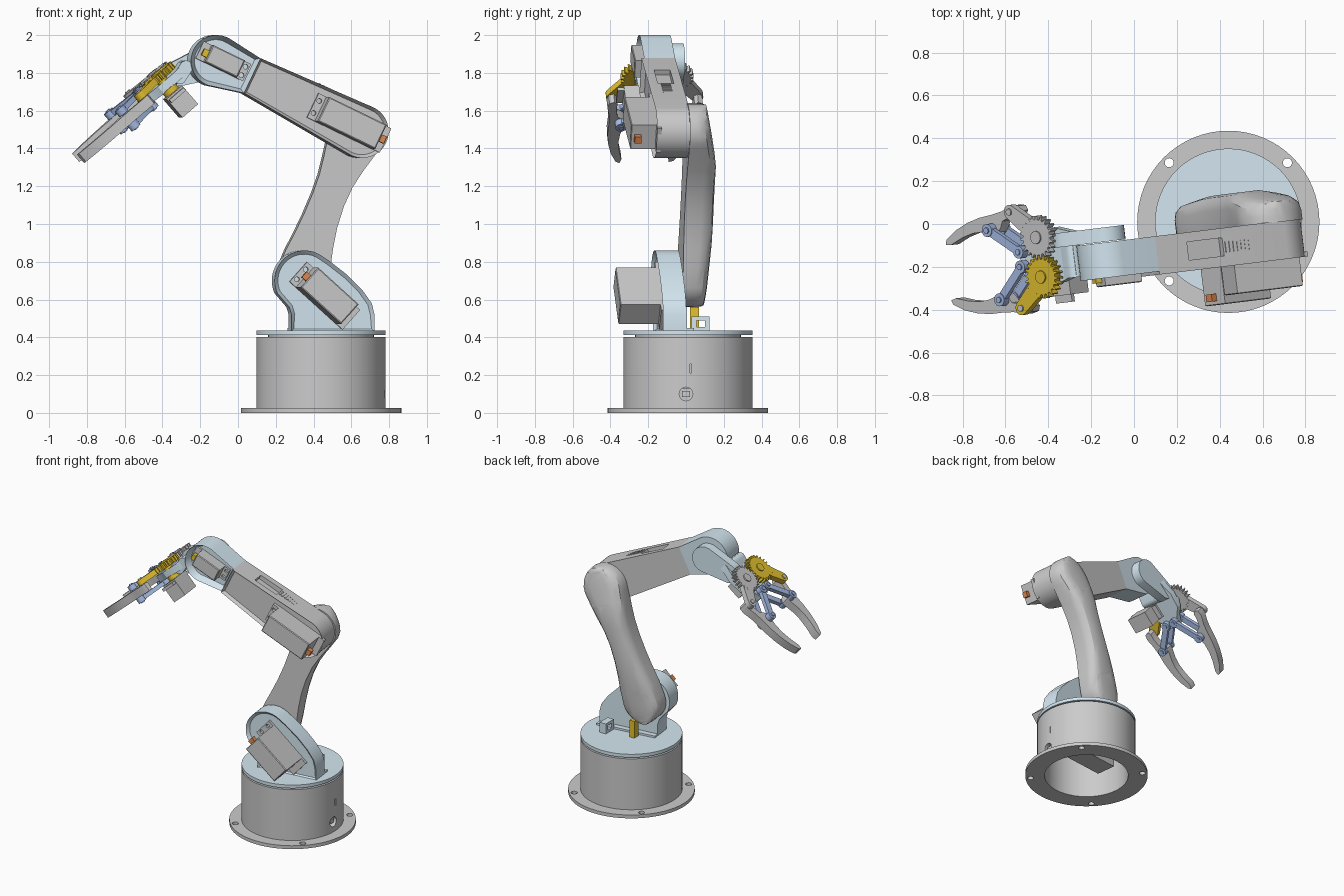
import bpy, bmesh
from math import sin, cos, pi, radians, atan2
from mathutils import Matrix, Vector

if "Cube" in bpy.data.objects:
    bpy.data.objects.remove(bpy.data.objects["Cube"])

ARM = Matrix.Translation((.44, .01, 0)) @ Matrix.Rotation(radians(7), 4, 'Z')
COLORS = {'pale': (.66, .80, .88, 1), 'gold': (.78, .54, .03, 1),
          'blue': (.38, .50, .78, 1), 'red': (.75, .25, .08, 1)}
MATS = {}
for key, col in COLORS.items():
    MATS[key] = bpy.data.materials.new(key)
    MATS[key].diffuse_color = col

def frame(o, a, b, c, base=ARM):
    m = Matrix((a, b, c)).transposed().to_4x4()
    m.translation = Vector(o)
    return base @ m

def side(u, z, ang=0):
    """Frame in the arm plane: a along ang, b across, c = sideways."""
    t = radians(ang)
    return frame((u, 0, z), (cos(t), 0, sin(t)), (-sin(t), 0, cos(t)), (0, 1, 0))

BASE = Matrix.Translation((.44, .01, 0))
PLANE = side(0, 0)

def arc(cx, cy, r, a0=0, a1=360, n=24):
    full = abs(a1 - a0) >= 360
    return [(cx + r * cos(radians(a0 + (a1 - a0) * i / (n if full else n - 1))),
             cy + r * sin(radians(a0 + (a1 - a0) * i / (n if full else n - 1)))) for i in range(n)]

def rect(a0, a1, b0, b1):
    return [(a0, b0), (a1, b0), (a1, b1), (a0, b1)]

def bar(p, q, r0, r1=None):
    d = atan2(q[1] - p[1], q[0] - p[0]) * 180 / pi
    return arc(*p, r0, d + 90, d + 270, 12) + arc(*q, r1 or r0, d - 90, d + 90, 12)

def finish(bm, name, fr, mat):
    bm.transform(fr)
    bmesh.ops.recalc_face_normals(bm, faces=bm.faces)
    me = bpy.data.meshes.new(name)
    bm.to_mesh(me)
    bm.free()
    ob = bpy.data.objects.new(name, me)
    bpy.context.collection.objects.link(ob)
    if mat:
        me.materials.append(MATS[mat])
    return ob

def prism(name, pts, lo, hi, fr=PLANE, mat=None, inset=0, depth=0):
    bm = bmesh.new()
    bot = [bm.verts.new((x, y, lo)) for x, y in pts]
    top = [bm.verts.new((x, y, hi)) for x, y in pts]
    cap = bm.faces.new(bot)
    bm.faces.new(top)
    for i in range(len(pts)):
        j = (i + 1) % len(pts)
        bm.faces.new((bot[i], bot[j], top[j], top[i]))
    bmesh.ops.recalc_face_normals(bm, faces=bm.faces)
    if inset:
        bmesh.ops.inset_individual(bm, faces=[cap], thickness=inset)
        bmesh.ops.translate(bm, verts=cap.verts, vec=(0, 0, depth))
    return finish(bm, name, fr, mat)

def cut(ob, *cutters):
    for c in cutters:
        m = ob.modifiers.new('cut', 'BOOLEAN')
        m.operation, m.object, m.solver = 'DIFFERENCE', c, 'EXACT'
    me = bpy.data.meshes.new_from_object(ob.evaluated_get(bpy.context.evaluated_depsgraph_get()))
    ob.modifiers.clear()
    ob.data = me
    for c in cutters:
        bpy.data.objects.remove(c)

# Base: flange ring, hollow drum, inner motor, turntable
flange = prism('base_flange', arc(0, 0, .425, n=64), 0, .025, BASE)
cut(flange, prism('c', arc(0, 0, .29, n=64), -.1, .1, BASE),
    *[prism('c', arc(.39 * cos(a), .39 * sin(a), .021), -.1, .1, BASE)
      for a in (pi / 4, 3 * pi / 4, 5 * pi / 4, 7 * pi / 4)])
drum = prism('base_drum', arc(0, 0, .342, n=64), .004, .402, BASE)
PORT = frame((.44, 0, 0), (0, 1, 0), (0, 0, 1), (1, 0, 0), Matrix())
cut(drum, prism('c', arc(0, 0, .29, n=64), -.1, .37, BASE),
    prism('c', arc(0, .1, .036), .2, .5, PORT),
    prism('c', rect(.022, .03, .21, .26), .2, .5, PORT))
prism('port_socket', rect(-.02, .02, .085, .115), .28, .33, PORT)
prism('base_motor', rect(-.2, .12, -.075, .075), .13, .38, ARM)
prism('base_motor_ears', rect(-.25, .17, -.07, .07), .3, .325, ARM)
prism('turntable_hub', arc(0, 0, .28, n=48), .4, .415, BASE)
prism('turntable', arc(0, 0, .342, n=64), .412, .436, BASE, 'pale')
lug = prism('cable_lug', rect(.57, .62, .03, .125), .43, .51, Matrix(), 'pale')
cut(lug, prism('c', rect(.055, .1, .455, .49), 0, .4, PORT))
prism('stop_tab', rect(.375, .415, .02, .07), .435, .56, Matrix(), 'gold')

# Joint positions in the arm plane (u, z)
SH, EL, WR = (-.108, .70), (.195, 1.49), (-.58, 1.862)

def servo(name, u, z, ang, length, width, v0, v1, wire):
    f = side(u, z, ang)
    h, w = length / 2, width / 2
    prism(name + '_body', rect(-h, h, -w, w), v0, v1, f, None, .008, -.004)
    for s in (-1, 1):
        e = sorted((s * h, s * (h + .045)))
        ear = prism(name + '_ear', rect(*e, -w, w), v1 - .035, v1 - .012, f)
        cut(ear, *[prism('c', arc(s * (h + .024), k * w * .5, .013, n=12), -1, 1, f) for k in (-1, 1)])
    e = sorted((wire[0] * h, wire[0] * (h + .03)))
    prism(name + '_wire', rect(*e, -.025, .015), v0 + .015, v0 + .05, f, wire[1])

# Shoulder bracket with raised rim, and its motor
outline = [(-.178, .43), (.265, .43), (.265, .52), (.25, .58), (.2, .65), (.12, .73), (.03, .80)]
outline += arc(*SH, .16, 55, 205, 24) + [(-.19, .56), (-.178, .52)]
prism('shoulder_bracket', outline, -.165, -.04, PLANE, 'pale', .02, .02)
prism('shoulder_foot', rect(-.178, .265, .43, .45), -.04, .0, PLANE, 'pale')
servo('shoulder_motor', 0, .62, -42, .29, .14, -.375, -.13, (-1, 'red'))
prism('shoulder_hub', arc(*SH, .075), -.06, .0)
prism('elbow_hub', arc(*EL, .075), -.04, .02)

# Upper arm: lofted, waisted and rounded on the back
L = .846
stations = [(-.14 * cos(t), .14 * sin(t)) for t in [radians(d) for d in (6, 20, 35, 50, 65, 80, 95)]]
stations += [(.12, .128), (.22, .11), (.33, .096), (.45, .09), (.56, .095), (.66, .112), (.74, .13)]
stations += [(L - .15 * cos(t), .15 * sin(t)) for t in [radians(d) for d in (70, 85, 100, 115, 130, 145, 160, 174)]]
bm = bmesh.new()
rings = []
for a, w in stations:
    hi = .1 + .03 * min(1, (a + .14) / .4) if a < .68 else .13 - .06 * (a - .68) / .3
    mid = .02 * sin(pi * min(max(a / L, 0), 1))
    half = [(w, -.03), (w, hi - .07), (w * .93, hi - .035), (w * .72, hi - .01), (w * .4, hi)]
    rings.append([bm.verts.new((a, b + mid, c)) for b, c in half + [(-b, c) for b, c in half[::-1]]])
for r, q in zip(rings, rings[1:]):
    for i in range(10):
        bm.faces.new((r[i], r[i - 1], q[i - 1], q[i]))
bm.faces.new(rings[0])
bm.faces.new(rings[-1])
lf = side(*SH, 69)
link = finish(bm, 'upper_arm', lf, None)
cut(link, prism('c', arc(0, 0, .108, n=32), .055, .3, lf), prism('c', arc(L, 0, .118, n=32), .05, .3, lf))
for name, a in (('shoulder_horn', 0), ('elbow_horn', L)):
    prism(name, arc(a, 0, .05), .04, .068, lf)
    prism(name + '_screw', arc(a, 0, .018, n=12), .06, .08, lf)

# Forearm (a runs elbow to wrist) with rimmed face and top window
t = radians(180 - 25.7)
ff = frame((EL[0], 0, EL[1]), (cos(t), 0, sin(t)), (sin(t), 0, -cos(t)), (0, 1, 0))
fore = prism('forearm', arc(0, 0, .14, 90, 270, 28) + [(.657, -.09), (.657, .114)],
             -.205, -.025, ff, None, .017, .025)
cut(fore, prism('c', rect(.32, .5, .09, .3), -.155, -.07, ff))
for i in range(7):
    prism('vent_rib', rect(.18 + i * .02, .19 + i * .02, .1, .134), -.14, -.09, ff)
servo('elbow_motor', .125, 1.535, -25.7, .34, .142, -.335, -.17, (1, 'red'))

# Wrist housing and motor
D = .86
prism('wrist_housing', [(.657, .114), (.657, -.09)] + arc(D, 0, .137, 265, 455, 30),
      -.19, -.025, ff, 'pale', .024, .05)
servo('wrist_motor', -.54, 1.862, -25.7, .19, .1, -.225, -.12, (-1, 'gold'))

# Hand bracket: slotted ear and cross plate
ear = prism('wrist_ear', bar(WR, (-.755, 1.80), .095, .07), -.022, .045, PLANE, 'pale')
cut(ear, prism('c', bar((-.60, 1.855), (-.565, 1.868), .022), .02, .2))
prism('hand_neck', bar((-.74, 1.83), (-.775, 1.775), .035), -.17, .04, PLANE, 'pale')

# Gripper frame: s forward, t sideways, n normal
G = frame((-.885, -.056, 1.78), (-.755, 0, -.656), (0, 1, 0), (-.656, 0, .755))
half = [(.16, .045), (.1, .07), (.04, .12), (-.06, .13), (-.17, .1)]
prism('palm_plate', half + [(s, -v) for s, v in half[::-1]], -.085, -.035, G, 'pale')
prism('grip_motor_body', rect(-.055, .055, -.19, -.03), -.24, -.11, G)
prism('grip_motor_ears', rect(-.05, .05, -.225, .005), -.14, -.12, G)
prism('grip_motor_cap', arc(0, -.093, .045), -.115, -.08, G, 'gold')

def gear(n, r0, r1, phase, cy):
    pts = []
    for i in range(n):
        for k, r in ((-.3, r0), (-.13, r1), (.13, r1), (.3, r0)):
            a = 2 * pi * (i + k + phase) / n
            pts.append((r * cos(a), cy + r * sin(a)))
    return pts

finger = [(.115, .222), (.125, .248), (.16, .256), (.23, .24), (.3, .236), (.37, .236), (.45, .226),
          (.53, .204), (.595, .172), (.605, .15), (.575, .143), (.5, .163), (.43, .172), (.37, .168),
          (.31, .152), (.275, .148), (.252, .168), (.235, .195), (.18, .206), (.135, .205)]
for k, label, mat, turn, tip in ((1, 'left', None, 5, (.3, .153)), (-1, 'right', 'gold', 0, (.276, .175))):
    piv = (.148, .226 * k)
    prism(label + '_gear', gear(22, .083, .101, 0 if k > 0 else .5, .093 * k), -.02, .02, G, mat)
    prism(label + '_gear_hub', arc(0, .093 * k, .03), -.04, .028, G, mat)
    prism(label + '_gear_arm', bar((.02, .093 * k + .03 * k), piv, .045, .033), -.019, .019, G, mat)
    prism(label + '_arm_pin', arc(*piv, .016, n=16), -.08, .026, G)
    c, s = cos(radians(turn)), sin(radians(turn))
    pts = []
    for x, y in finger:
        dx, dy = x - .148, y - .226
        pts.append((.148 + dx * c + dy * s, k * (.226 - dx * s + dy * c)))
    prism(label + '_finger', pts, -.08, -.022, G)
    root, end = (.124, .035 * k), (tip[0], tip[1] * k)
    for n in (.0, -.1):
        prism(label + '_link', bar(root, end, .02), n - .014, n + .014, G, 'blue')
        for p in (root, end):
            prism(label + '_link_eye', arc(*p, .03), n - .019, n + .019, G, 'blue')
    for p in (root, end):
        prism(label + '_link_pin', arc(*p, .014, n=16), -.125, .026, G, 'blue')

bpy.ops.object.select_all(action='SELECT')
bpy.context.view_layer.objects.active = link
bpy.ops.object.shade_smooth_by_angle(angle=radians(32))

for m in bpy.data.materials:
    if m.users and not m.is_grease_pencil:
        m.use_nodes = True
        m.node_tree.nodes["Principled BSDF"].inputs["Base Color"].default_value = m.diffuse_color
